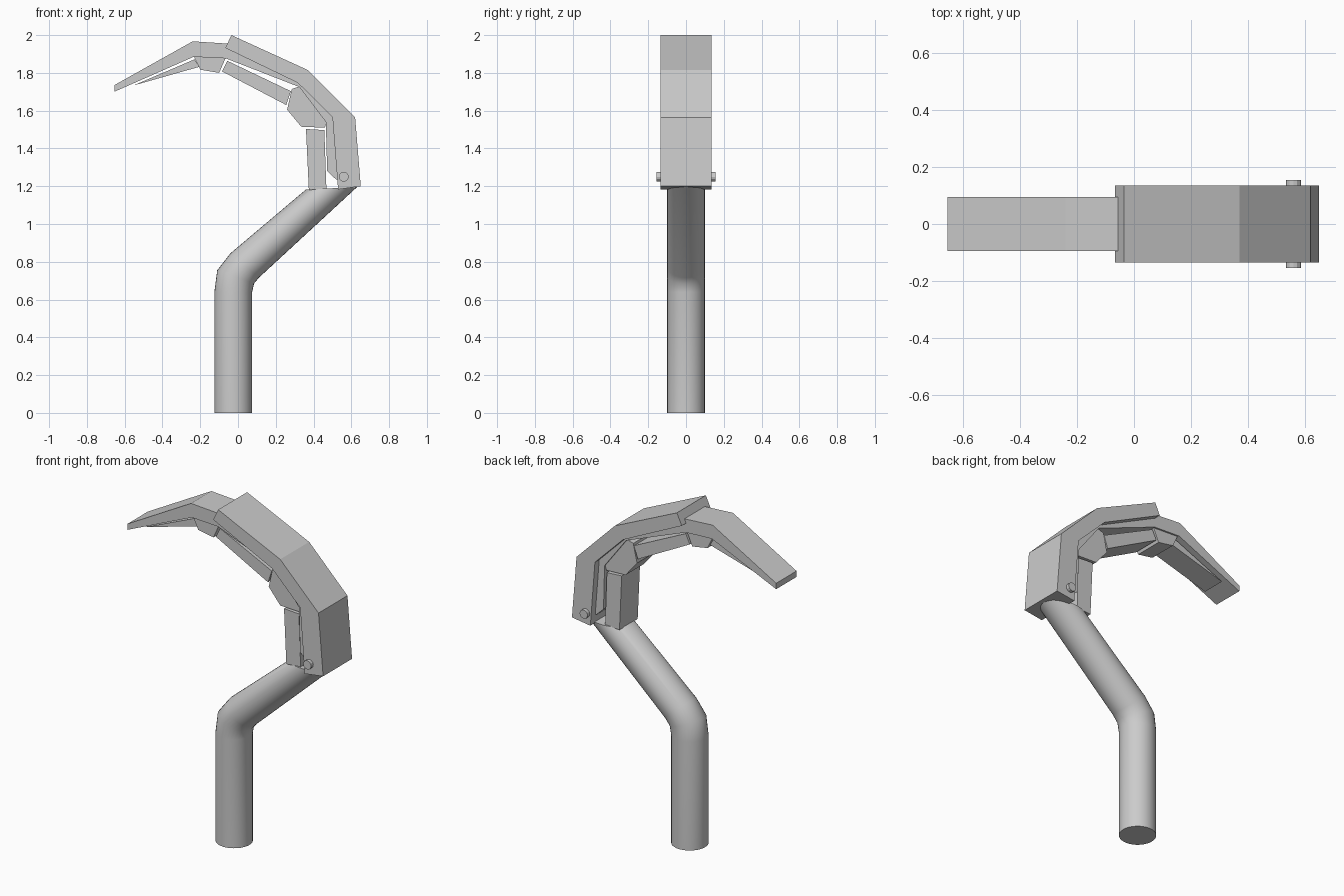
import bpy, bmesh, math

if "Cube" in bpy.data.objects:
    bpy.data.objects.remove(bpy.data.objects["Cube"])


def finish(name, bm):
    bmesh.ops.recalc_face_normals(bm, faces=bm.faces)
    me = bpy.data.meshes.new(name)
    bm.to_mesh(me)
    bm.free()
    ob = bpy.data.objects.new(name, me)
    bpy.context.collection.objects.link(ob)
    return ob


def slab(name, profile, half):
    """Extrude an x-z profile symmetrically along y."""
    bm = bmesh.new()
    a = [bm.verts.new((x, -half, z)) for x, z in profile]
    b = [bm.verts.new((x, half, z)) for x, z in profile]
    caps = [bm.faces.new(a), bm.faces.new(b[::-1])]
    n = len(profile)
    for i in range(n):
        j = (i + 1) % n
        bm.faces.new((a[i], b[i], b[j], a[j]))
    bmesh.ops.recalc_face_normals(bm, faces=bm.faces)
    bmesh.ops.triangulate(bm, faces=caps)
    return finish(name, bm)


# Bent round post: elliptical rings spanning left and right outline points
rings = [((-0.125, 0), (0.075, 0)), ((-0.125, 0.64), (0.075, 0.64)),
         ((-0.11, 0.755), (0.085, 0.685)), ((-0.04, 0.845), (0.11, 0.715)),
         ((0.36, 1.183), (0.63, 1.195))]
SEG = 32
bm = bmesh.new()
loops = []
for (lx, lz), (rx, rz) in rings:
    loop = []
    for k in range(SEG):
        t = 2 * math.pi * k / SEG
        c = (1 + math.cos(t)) / 2
        loop.append(bm.verts.new((lx + (rx - lx) * c, 0.1 * math.sin(t), lz + (rz - lz) * c)))
    loops.append(loop)
for lo, hi in zip(loops, loops[1:]):
    for k in range(SEG):
        j = (k + 1) % SEG
        bm.faces.new((lo[k], lo[j], hi[j], hi[k])).smooth = True
bm.faces.new(loops[0][::-1])
bm.faces.new(loops[-1])
post = finish("bent_post", bm)
bpy.context.view_layer.objects.active = post
post.select_set(True)
bpy.ops.object.shade_smooth_by_angle(angle=math.radians(50))

# Outer guard plate
slab("outer_guard", [(0.65, 1.2), (0.62, 1.565), (0.37, 1.815), (-0.035, 2.0),
                     (-0.067, 1.932), (0.317, 1.747), (0.50, 1.565), (0.53, 1.183)], 0.135)

# Curved claw running under the guard
slab("claw", [(-0.655, 1.735), (-0.24, 1.967), (-0.055, 1.955), (0.345, 1.77),
              (0.55, 1.57), (0.575, 1.23), (0.52, 1.235), (0.472, 1.28),
              (0.465, 1.54), (0.325, 1.725), (-0.065, 1.877), (-0.235, 1.885),
              (-0.655, 1.70)], 0.095)

# Inner pads and knuckles
slab("tip_pad", [(-0.555, 1.733), (-0.23, 1.872), (-0.205, 1.832)], 0.07)
slab("front_knuckle", [(-0.235, 1.89), (-0.065, 1.88), (-0.1, 1.8), (-0.2, 1.817)], 0.085)
slab("middle_pad", [(-0.057, 1.864), (0.28, 1.703), (0.255, 1.63), (-0.085, 1.808)], 0.085)
slab("rear_knuckle", [(0.285, 1.715), (0.33, 1.73), (0.47, 1.545), (0.46, 1.51),
                      (0.335, 1.515), (0.26, 1.605)], 0.085)
slab("base_pad", [(0.36, 1.503), (0.457, 1.497), (0.468, 1.187), (0.375, 1.18)], 0.085)

# Hinge pin through the guard
bpy.ops.mesh.primitive_cylinder_add(vertices=12, radius=0.026, depth=0.31,
                                    location=(0.56, 0, 1.25), rotation=(math.pi / 2, 0, 0))
bpy.context.object.name = "hinge_pin"
